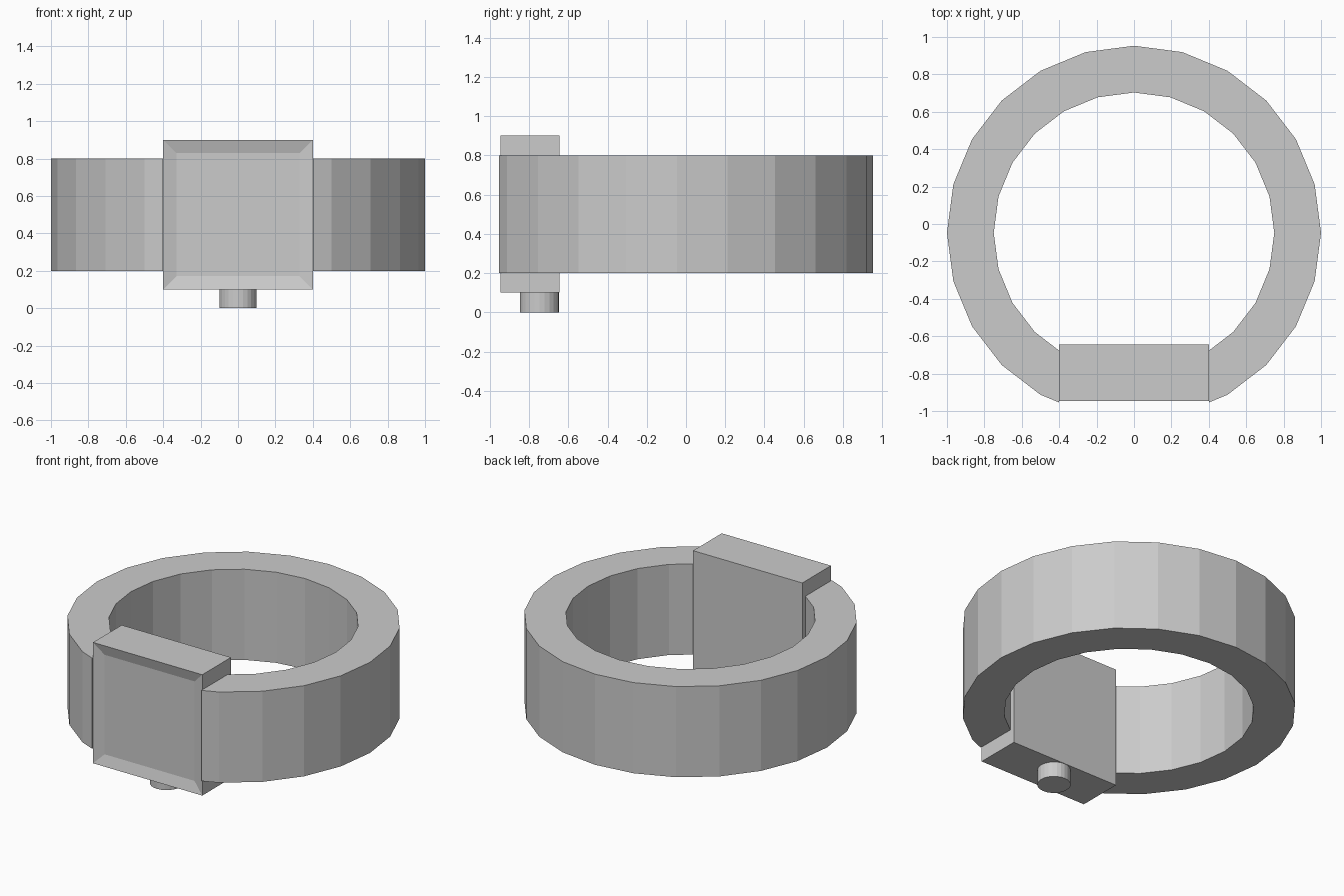
import bpy, bmesh
from math import sin, cos, radians

if "Cube" in bpy.data.objects:
    bpy.data.objects.remove(bpy.data.objects["Cube"])

CY = -0.047            # ring centre
HALF = 0.4             # half width of the case
Y0, Y1 = -0.945, -0.645


def extrude_outline(name, pts, vec):
    """Solid from a flat outline of 3D points pushed along vec."""
    bm = bmesh.new()
    face = bm.faces.new([bm.verts.new(p) for p in pts])
    out = bmesh.ops.extrude_face_region(bm, geom=[face], use_keep_orig=True)
    verts = [g for g in out["geom"] if isinstance(g, bmesh.types.BMVert)]
    bmesh.ops.translate(bm, vec=vec, verts=verts)
    bmesh.ops.recalc_face_normals(bm, faces=bm.faces[:])
    me = bpy.data.meshes.new(name)
    bm.to_mesh(me)
    bm.free()
    ob = bpy.data.objects.new(name, me)
    bpy.context.collection.objects.link(ob)
    return ob


def arc(r):
    """24-sided arc, left end to right end, clipped at the case sides."""
    half = []
    for i in range(13):
        x, y = r * sin(radians(15 * i)), r * cos(radians(15 * i)) + CY
        if i > 6 and x < HALF:
            px, py = half[-1]
            t = (px - HALF) / (px - x)
            half.append((HALF, py + t * (y - py)))
            break
        half.append((x, y))
    return [(-x, y) for x, y in half[:0:-1]] + half


# Band: open ring ending at the case
outline = arc(1.0) + arc(0.75)[::-1]
extrude_outline("band", [(x, y, 0.2) for x, y in outline], (0, 0, 0.6))

# Case: block with a shallow square recess on the front
case = extrude_outline("case", [(-HALF, Y0, 0.1), (HALF, Y0, 0.1),
                                (HALF, Y0, 0.9), (-HALF, Y0, 0.9)], (0, Y1 - Y0, 0))
bm = bmesh.new()
bm.from_mesh(case.data)
front = min(bm.faces, key=lambda f: f.calc_center_median().y)
bmesh.ops.inset_region(bm, faces=[front], thickness=0.1)
bmesh.ops.translate(bm, vec=(0, 0.02, 0), verts=front.verts[:])
bm.to_mesh(case.data)
bm.free()

# Button under the case
bpy.ops.mesh.primitive_cylinder_add(vertices=24, radius=0.1, depth=0.1,
                                    location=(0, (Y0 + Y1) / 2 + 0.045, 0.05))
bpy.context.object.name = "button"
bpy.context.object.location.y = -0.747
